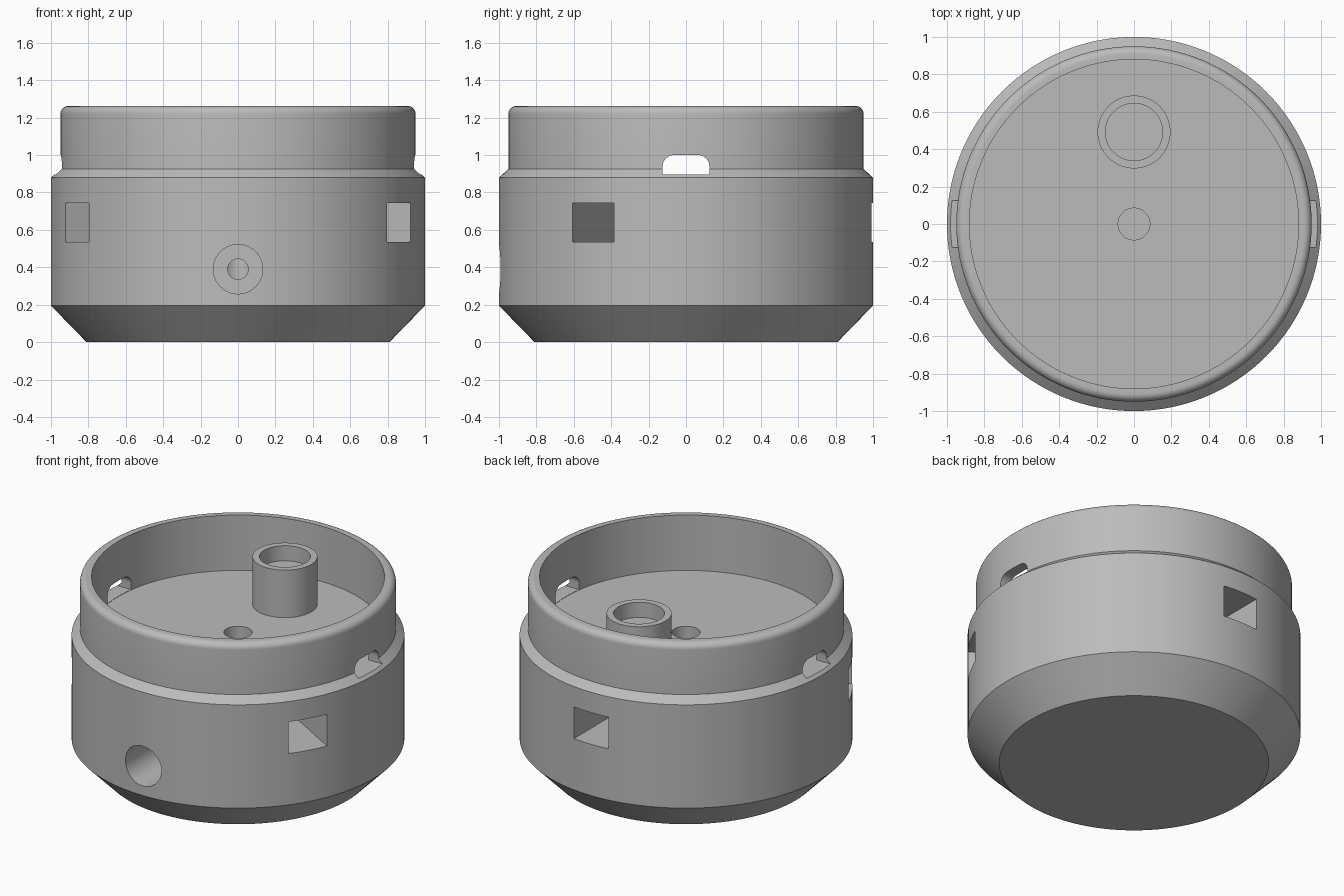
import bpy, bmesh
from math import sin, cos, pi, radians
from mathutils import Matrix, Vector

cube = bpy.data.objects.get("Cube")
if cube:
    bpy.data.objects.remove(cube, do_unlink=True)

grey = bpy.data.materials.new("plain grey")
grey.use_nodes = True
colour = (0.5, 0.5, 0.5, 1)
grey.diffuse_color = colour
grey.node_tree.nodes["Principled BSDF"].inputs["Base Color"].default_value = colour


def finish(name, bm):
    bmesh.ops.recalc_face_normals(bm, faces=bm.faces)
    mesh = bpy.data.meshes.new(name)
    bm.to_mesh(mesh)
    bm.free()
    mesh.materials.append(grey)
    obj = bpy.data.objects.new(name, mesh)
    bpy.context.collection.objects.link(obj)
    return obj


def lathe(name, profile, centre=(0, 0), steps=128):
    """Turn an (r, z) profile into a closed solid with flat end caps."""
    bm = bmesh.new()
    rings = [[bm.verts.new((centre[0] + r * cos(2 * pi * i / steps),
                            centre[1] + r * sin(2 * pi * i / steps), z))
              for i in range(steps)] for r, z in profile]
    for a, b in zip(rings, rings[1:]):
        for i in range(steps):
            j = (i + 1) % steps
            bm.faces.new((a[i], a[j], b[j], b[i]))
    bm.faces.new(rings[0])
    bm.faces.new(rings[-1])
    return finish(name, bm)


def prism(name, outline, start, end, matrix):
    """Extrude an outline in local y/z along local x."""
    bm = bmesh.new()
    a, b = ([bm.verts.new(matrix @ Vector((x, y, z))) for y, z in outline]
            for x in (start, end))
    n = len(outline)
    for i in range(n):
        j = (i + 1) % n
        bm.faces.new((a[i], a[j], b[j], b[i]))
    bm.faces.new(a)
    bm.faces.new(b)
    return finish(name, bm)


def circle(r, z, steps=64):
    return [(r * cos(2 * pi * i / steps), z + r * sin(2 * pi * i / steps))
            for i in range(steps)]


def turn(degrees):
    return Matrix.Rotation(radians(degrees), 4, 'Z')


def shade(obj):
    bpy.ops.object.select_all(action='DESELECT')
    obj.select_set(True)
    bpy.context.view_layer.objects.active = obj
    bpy.ops.object.shade_smooth_by_angle(angle=radians(25))


# Housing: chamfered base, straight wall, shoulder, neck with rounded rim, cup
FLOOR, TOP, FILLET = 0.895, 1.262, 0.042
rim = [(0.95 - FILLET + FILLET * cos(t), TOP - FILLET + FILLET * sin(t))
       for t in (pi / 2 * i / 8 for i in range(9))]
housing = lathe("housing", [(0.81, 0), (1, 0.195), (1, 0.88), (0.95, 0.925)]
                + rim + [(0.88, TOP), (0.88, FLOOR)])

# Cutters: three deep square pockets, two arched side slots and the wire bores
half, low, high = 0.127, 0.535, 0.745
square = [(-half, low), (half, low), (half, high), (-half, high)]
cutters = [prism("pocket_cutter", square, 0.48, 1.2, turn(a)) for a in (-30, 90, 210)]

corner = 0.06
arc = [pi / 2 * i / 8 for i in range(9)]
arch = [(0.125 - corner + corner * cos(t), 1.0 - corner + corner * sin(t)) for t in arc]
arch = [(0.125, FLOOR + 0.002)] + arch
arch += [(-y, z) for y, z in reversed(arch)]
cutters += [prism("slot_cutter", arch, 0.8, 1.2, turn(a)) for a in (0, 180)]

cutters.append(prism("socket_cutter", circle(0.132, 0.39), 0.45, 1.2, turn(-90)))
cutters.append(prism("channel_cutter", circle(0.055, 0.39), 0.02, 0.6, turn(-90)))
cutters.append(lathe("shaft_cutter", [(0.085, 0.3), (0.085, 1.0)], steps=64))

for cutter in cutters:
    cutter.hide_render = True
    mod = housing.modifiers.new(cutter.name, 'BOOLEAN')
    mod.operation = 'DIFFERENCE'
    mod.solver = 'EXACT'
    mod.object = cutter

# Bake the cuts so edges can be marked sharp, then drop the cutters
bpy.context.view_layer.update()
graph = bpy.context.evaluated_depsgraph_get()
baked = bpy.data.meshes.new_from_object(housing.evaluated_get(graph))
housing.modifiers.clear()
housing.data = baked
for cutter in cutters:
    bpy.data.objects.remove(cutter, do_unlink=True)
shade(housing)

# Round post on the cup floor with a shallow recess in its top
post = lathe("post", [(0.195, FLOOR - 0.01), (0.195, 1.21), (0.153, 1.21), (0.153, 1.11)],
             centre=(0, 0.492), steps=64)
shade(post)
